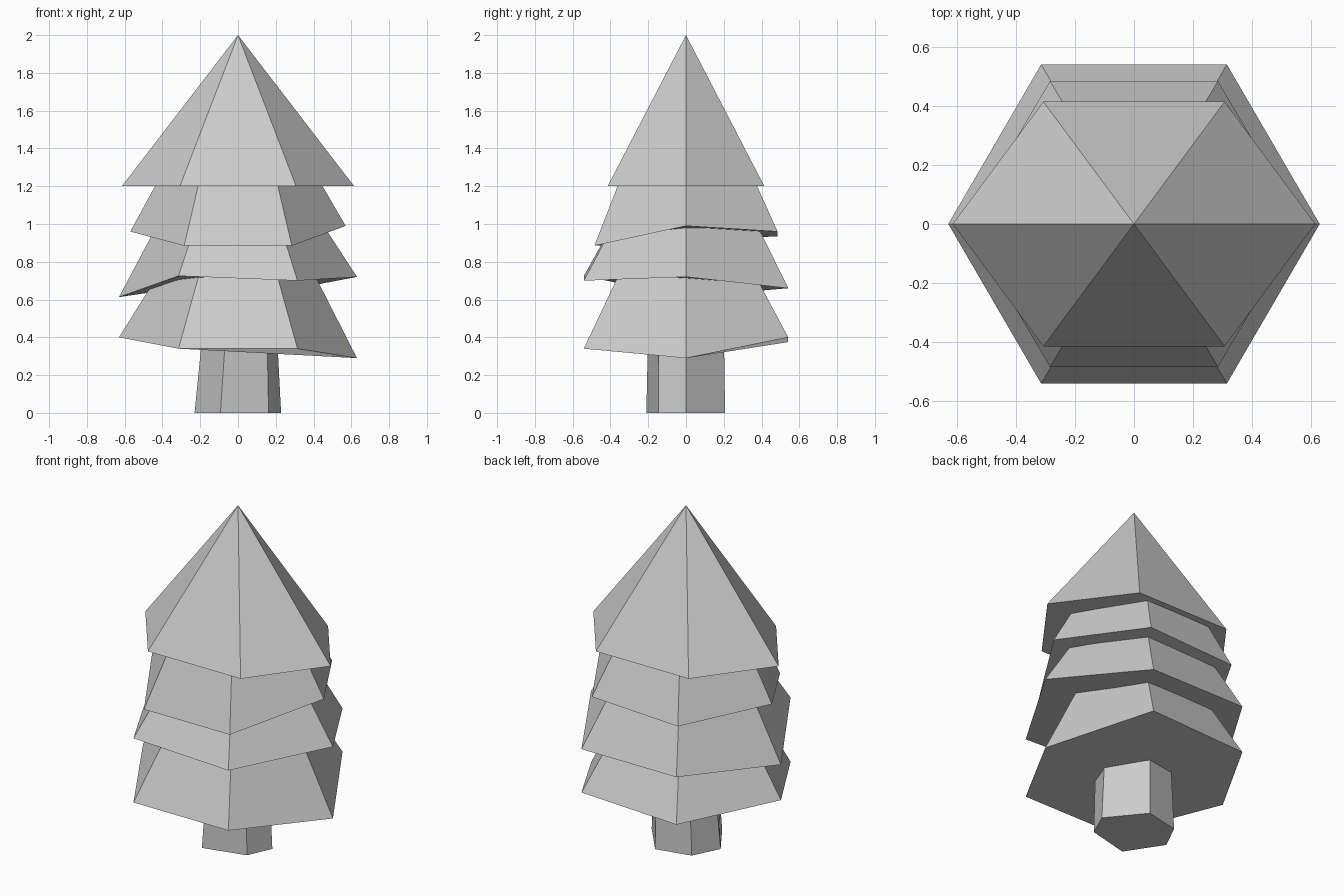
import bpy
from math import cos, sin, pi

if "Cube" in bpy.data.objects:
    bpy.data.objects.remove(bpy.data.objects["Cube"])


def hex_ring(rx, ry, heights):
    """Six corners, counter-clockwise from +x, each with its own height."""
    return [(rx * cos(i * pi / 3), ry * sin(i * pi / 3), heights[i]) for i in range(6)]


def solid(name, lower, upper):
    """Close a shape between a lower ring and an upper ring (or a single apex)."""
    n = len(lower)
    faces = [tuple(reversed(range(n)))]
    for i in range(n):
        j = (i + 1) % n
        if len(upper) == 1:
            faces.append((i, j, n))
        else:
            faces.append((i, j, n + j, n + i))
    if len(upper) > 1:
        faces.append(tuple(range(n, 2 * n)))
    mesh = bpy.data.meshes.new(name)
    mesh.from_pydata(lower + upper, [], faces)
    mesh.update()
    obj = bpy.data.objects.new(name, mesh)
    bpy.context.collection.objects.link(obj)
    return obj


# Trunk: irregular tapered six-sided post
trunk_base = [(0.228, 0), (0.06, 0.207), (-0.15, 0.16),
              (-0.23, 0), (-0.093, -0.21), (0.162, -0.147)]
trunk_top = [(0.205, 0), (0.055, 0.2), (-0.13, 0.155),
             (-0.185, 0), (-0.063, -0.2), (0.153, -0.143)]
solid("trunk", [(x, y, 0) for x, y in trunk_base],
      [(x, y, 0.45) for x, y in trunk_top])

# Branch tiers: uneven hems (right, back right, back left, left, front left, front right)
tiers = [
    ("lower_branches", 0.63, 0.625, [0.29, 0.40, 0.375, 0.40, 0.34, 0.34], 0.33, 0.88),
    ("middle_branches", 0.63, 0.625, [0.72, 0.66, 0.66, 0.613, 0.725, 0.70], 0.33, 1.18),
    ("upper_branches", 0.57, 0.56, [0.99, 0.96, 0.935, 0.96, 0.885, 0.885], 0.32, 1.42),
]
for name, rx, ry, hem, r_top, z_top in tiers:
    solid(name, hex_ring(rx, ry, hem), hex_ring(r_top, r_top, [z_top] * 6))

# Pointed top, narrower front to back
solid("tree_top", hex_ring(0.615, 0.479, [1.2] * 6), [(0, 0, 2)])
